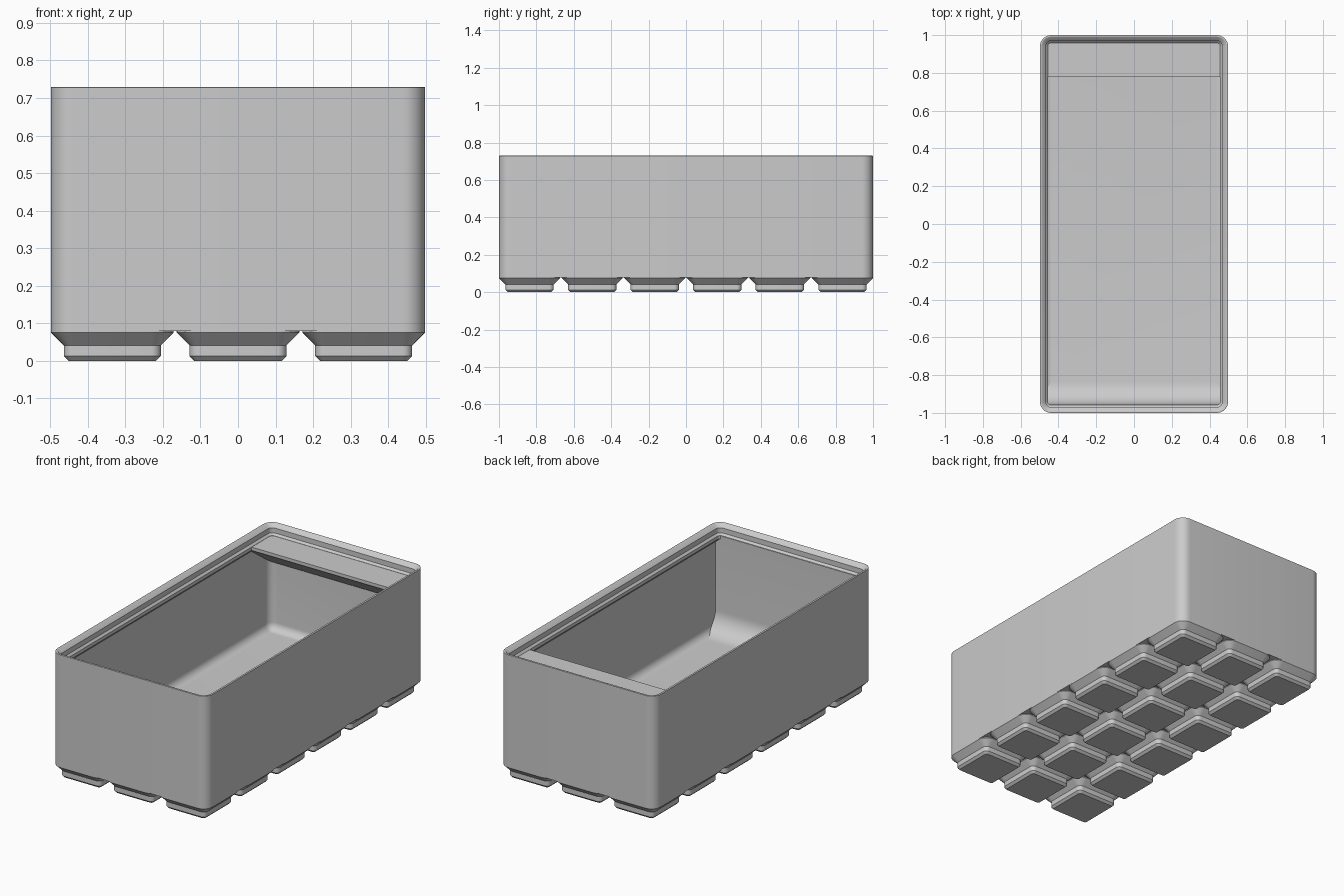
import bpy, bmesh, math

cube = bpy.data.objects.get("Cube")
if cube:
    bpy.data.objects.remove(cube)

MM = 2 / 125.5            # one millimetre in model units
PITCH, CELL = 21, 20.5    # foot spacing and foot size
WIDTH, LENGTH = 62.5, 125.5
RADIUS = 3.75             # outer corner radius
LIP_Z, TOP_Z, FLOOR_Z, BASE_Z = 42, 45.8, 7, 5

grey = bpy.data.materials.new("plain_grey")
grey.use_nodes = True
grey.diffuse_color = (0.6, 0.6, 0.6, 1)
grey.node_tree.nodes["Principled BSDF"].inputs["Base Color"].default_value = (0.6, 0.6, 0.6, 1)


def finish(bm, name):
    bmesh.ops.recalc_face_normals(bm, faces=bm.faces)
    mesh = bpy.data.meshes.new(name)
    bm.to_mesh(mesh)
    bm.free()
    mesh.materials.append(grey)
    obj = bpy.data.objects.new(name, mesh)
    bpy.context.collection.objects.link(obj)
    bpy.ops.object.select_all(action='DESELECT')
    obj.select_set(True)
    bpy.context.view_layer.objects.active = obj
    bpy.ops.object.shade_smooth_by_angle(angle=math.radians(25))
    return obj


def ring(bm, w, l, inset, z, cx=0, cy=0, steps=8):
    """Rounded rectangle, shrunk by inset from the outer outline."""
    r = max(RADIUS - inset, 0.3)
    hx, hy = w / 2 - inset - r, l / 2 - inset - r
    verts = []
    for q, (sx, sy) in enumerate([(1, 1), (-1, 1), (-1, -1), (1, -1)]):
        for i in range(steps + 1):
            a = math.pi / 2 * (q + i / steps)
            x = cx + sx * hx + r * math.cos(a)
            y = cy + sy * hy + r * math.sin(a)
            verts.append(bm.verts.new((x * MM, y * MM, z * MM)))
    return verts


def loft(bm, w, l, profile, cx=0, cy=0, cap_end=True):
    """Skin a list of (inset, z) rings and cap the ends."""
    rings = [ring(bm, w, l, d, z, cx, cy) for d, z in profile]
    for a, b in zip(rings, rings[1:]):
        n = len(a)
        for i in range(n):
            j = (i + 1) % n
            bm.faces.new((a[i], a[j], b[j], b[i]))
    bm.faces.new(rings[0])
    if cap_end:
        bm.faces.new(rings[-1])


def extrude_x(name, profile, half_width):
    """Solid with a (y, z) outline running across the box."""
    bm = bmesh.new()
    face = bm.faces.new([bm.verts.new((-half_width, y, z)) for y, z in profile])
    out = bmesh.ops.extrude_face_region(bm, geom=[face])
    for v in out["geom"]:
        if isinstance(v, bmesh.types.BMVert):
            v.co.x = half_width
    return finish(bm, name)


# Box: outer wall, stepped stacking lip, inner wall, rounded floor edge
WALL, FILLET = 0.95, 2.8
profile = [(0, BASE_Z), (0, TOP_Z - 0.1), (0.15, TOP_Z), (0.5, TOP_Z), (0.7, TOP_Z - 0.1),
           (1.9, LIP_Z + 2.5), (1.9, LIP_Z + 0.7), (2.6, LIP_Z),
           (2.6, LIP_Z - 1.2), (WALL, LIP_Z - 2.85)]
for i in range(9):
    a = math.pi / 2 * i / 8
    profile.append((WALL + FILLET * (1 - math.cos(a)), FLOOR_Z + FILLET * (1 - math.sin(a))))
bm = bmesh.new()
loft(bm, WIDTH, LENGTH, profile)
finish(bm, "box_body")

# Feet: a grid of chamfered pads under the box
bm = bmesh.new()
foot = [(2.95, 0), (2.15, 0.8), (2.15, 2.6), (0, 4.75), (0, BASE_Z)]
for col in range(3):
    for row in range(6):
        loft(bm, CELL, CELL, foot, (col - 1) * PITCH, (row - 2.5) * PITCH, cap_end=False)
finish(bm, "feet")

# Curved scoop along the inside of the front wall
floor, front, r = FLOOR_Z * MM, -0.9555, 0.12
arc = []
for i in range(13):
    a = math.pi / 2 * i / 12
    arc.append((front + r - r * math.sin(a), floor + r - r * math.cos(a)))
scoop = [(-0.975, 0.1), (front + r, 0.1)] + arc + [(front, 0.668), (-0.975, 0.668)]
extrude_x("front_scoop", scoop, 0.484)

# Label shelf along the top of the back wall, with a sloping underside
tip, back, top = 0.777, 0.975, 0.6685
under = top - 1.2 * MM
shelf = [(tip, top), (tip, under), (back, under - (back - tip) * math.tan(math.radians(36))), (back, top)]
extrude_x("label_shelf", shelf, 0.484)
